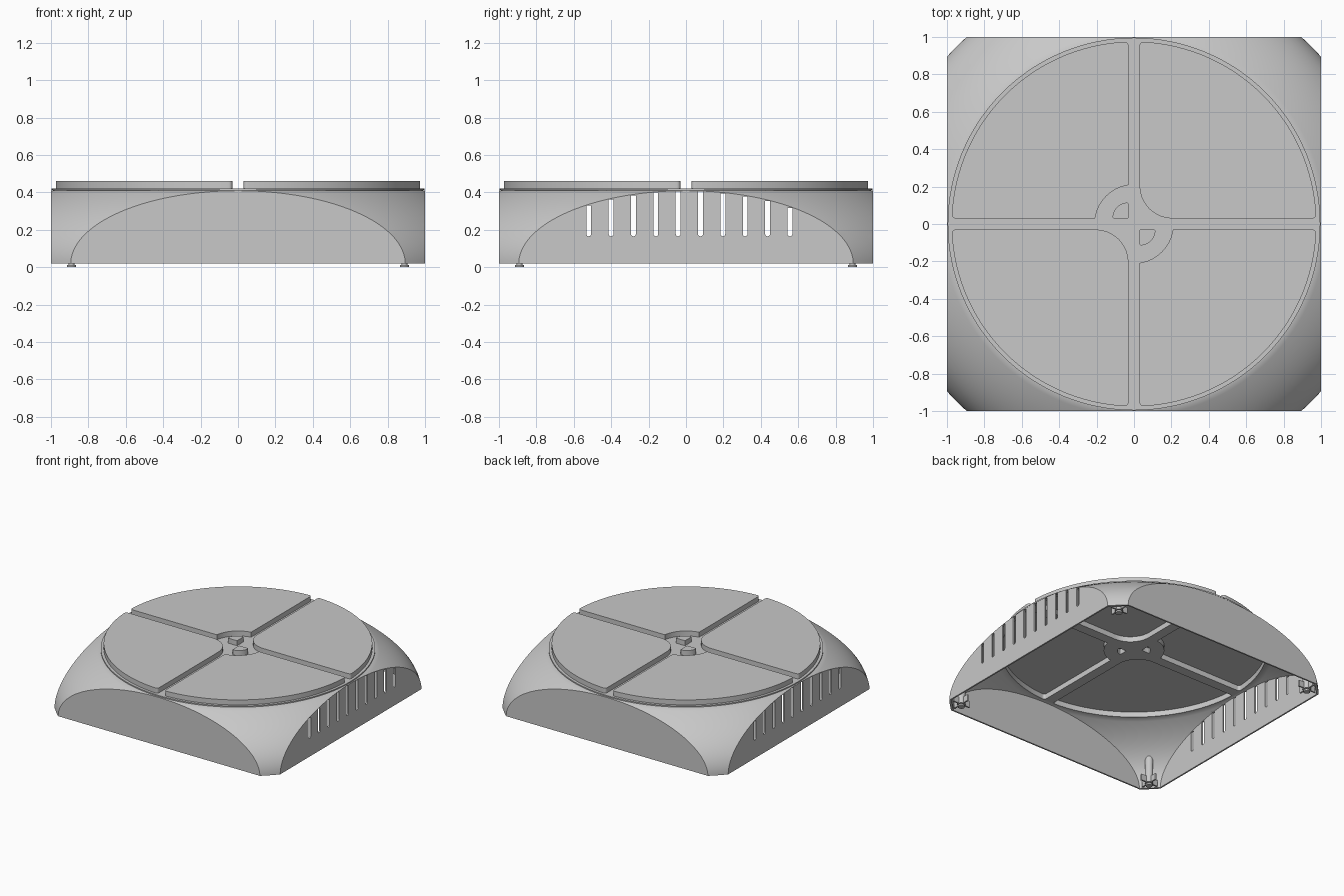
import bpy, bmesh, math
from mathutils import Matrix, Vector

if "Cube" in bpy.data.objects:
    bpy.data.objects.remove(bpy.data.objects["Cube"], do_unlink=True)

grey = bpy.data.materials.new("plain_grey")
grey.use_nodes = True
grey.diffuse_color = (0.58, 0.58, 0.58, 1)
grey.node_tree.nodes["Principled BSDF"].inputs["Base Color"].default_value = (0.58, 0.58, 0.58, 1)

BASE, RISE = 0.02, 0.39      # bottom of the shell and height of the dome
ROOF, PAD_TOP = 0.422, 0.462


def finish(bm, name):
    bmesh.ops.recalc_face_normals(bm, faces=bm.faces)
    mesh = bpy.data.meshes.new(name)
    bm.to_mesh(mesh)
    bm.free()
    obj = bpy.data.objects.new(name, mesh)
    obj.data.materials.append(grey)
    bpy.context.collection.objects.link(obj)
    return obj


def add_prism(bm, outline, low, high, along_x=False):
    """Extrude a 2D outline along z, or along x when the outline is (y, z)."""
    def place(p, h):
        return (h, p[0], p[1]) if along_x else (p[0], p[1], h)
    lower = [bm.verts.new(place(p, low)) for p in outline]
    upper = [bm.verts.new(place(p, high)) for p in outline]
    bm.faces.new(lower)
    bm.faces.new(upper)
    n = len(outline)
    for i in range(n):
        j = (i + 1) % n
        bm.faces.new((lower[i], lower[j], upper[j], upper[i]))


def prism(name, outline, low, high):
    bm = bmesh.new()
    add_prism(bm, outline, low, high)
    return finish(bm, name)


def box(name, size, centre):
    bm = bmesh.new()
    bmesh.ops.create_cube(bm, size=1, matrix=Matrix.Translation(centre) @ Matrix.Diagonal((*size, 1)))
    return finish(bm, name)


def lathe(name, profile, steps=128):
    bm = bmesh.new()
    rings = []
    for r, z in profile:
        rings.append([bm.verts.new((r * math.cos(math.tau * i / steps),
                                    r * math.sin(math.tau * i / steps), z)) for i in range(steps)])
    for a, b in zip(rings, rings[1:]):
        for i in range(steps):
            j = (i + 1) % steps
            bm.faces.new((a[i], a[j], b[j], b[i]))
    bm.faces.new(rings[0])
    bm.faces.new(rings[-1])
    return finish(bm, name)


def boolean(obj, cutter, operation="DIFFERENCE"):
    cutter.hide_render = True
    mod = obj.modifiers.new("cut", "BOOLEAN")
    mod.operation, mod.solver, mod.object = operation, "EXACT", cutter
    with bpy.context.temp_override(object=obj, active_object=obj):
        bpy.ops.object.modifier_apply(modifier=mod.name)
    bpy.data.objects.remove(cutter, do_unlink=True)


def arc(radius, start, end, steps, centre=(0, 0)):
    return [(centre[0] + radius * math.cos(start + (end - start) * i / steps),
             centre[1] + radius * math.sin(start + (end - start) * i / steps)) for i in range(steps + 1)]


def rounded(points, radii, steps=6):
    """Round the corners whose index appears in radii."""
    out = []
    n = len(points)
    for i, p in enumerate(points):
        if i not in radii:
            out.append(p)
            continue
        p = Vector(p)
        a = (Vector(points[i - 1]) - p).normalized() * radii[i]
        b = (Vector(points[(i + 1) % n]) - p).normalized() * radii[i]
        count = steps * 3 if radii[i] > 0.1 else steps
        for k in range(count + 1):
            t = math.pi / 2 * k / count
            out.append(tuple(p + a * (1 - math.sin(t)) + b * (1 - math.cos(t))))
    return out


def pad_outline(hollow, inset):
    """Quarter disc, with its inner corner either rounded or scooped out."""
    gap, outer = 0.03 + inset, 0.975 - inset
    tip = math.asin(gap / outer)
    points = arc(outer, tip, math.pi / 2 - tip, 48)
    radii = {0: 0.02, 48: 0.02}
    if hollow:
        scoop = 0.21 + inset
        end = math.asin(gap / scoop)
        points += arc(scoop, math.pi / 2 - end, end, 16)
    else:
        points.append((gap, gap))
        radii[49] = 0.175
    return rounded(points, radii)


def wedge_outline(inset):
    corner = 0.03 + inset
    points = [(corner, corner)] + arc(0.085 - 2 * inset, 0, math.pi / 2, 12, (corner, corner))
    return rounded(points, {0: 0.006, 1: 0.008, 13: 0.008}, 3)


def dome_z(r):
    return BASE + RISE * math.sqrt(max(0, (1.8 - r * r) / 0.8))


# Domed shell trimmed to a square, hollow and open underneath
steps = 28
curve = []
for i in range(steps + 1):
    t = i / steps
    curve.append((math.sqrt(1.8 - 0.8 * t * t) - 0.002 * t, BASE + RISE * t))
shell = lathe("shell", curve + [(0.988, 0.41), (0.988, 0.413), (0.996, 0.413), (0.996, ROOF)])
boolean(shell, box("square_trim", (2, 2, 2), (0, 0, 0)), "INTERSECT")
inner = [(curve[0][0] - 0.018, -0.1)] + [(r - 0.018, z) for r, z in curve]
cavity = lathe("cavity", inner)
boolean(cavity, box("cavity_trim", (1.976, 1.976, 2), (0, 0, 0)), "INTERSECT")
boolean(shell, cavity)

# Rows of vent slots in the two side walls
bm = bmesh.new()
for side in (-1, 1):
    for i in range(10):
        y = -0.52 + 0.1195 * i
        top = dome_z(math.sqrt(1 + (abs(y) + 0.013) ** 2)) - 0.004
        slot = arc(0.013, math.pi, math.tau, 8, (y, 0.178)) + [(y + 0.013, top), (y - 0.013, top)]
        add_prism(bm, slot, side * 0.982, side * 1.05, along_x=True)
boolean(shell, finish(bm, "slot_cutter"))

# Hollow raised pads and the two small wedges, one quadrant at a time
parts = [shell]
for label, sx, sy in (("back_left", 1, 1), ("back_right", -1, 1),
                      ("front_right", -1, -1), ("front_left", 1, -1)):
    scooped = sx != sy
    shapes = [("pad", lambda inset: pad_outline(scooped, inset))]
    if scooped:
        shapes.append(("wedge", wedge_outline))
    for kind, outline in shapes:
        outside = [(x * sx, y * sy) for x, y in outline(0)]
        inside = [(x * sx, y * sy) for x, y in outline(0.01)]
        part = prism(label + "_" + kind, outside, 0.416, PAD_TOP)
        for target in (part, shell):
            boolean(target, prism("hollow", inside, 0.3, PAD_TOP - 0.01))
        parts.append(part)

# Corner posts following the dome, with crossed ribs and feet
for sx in (-1, 1):
    for sy in (-1, 1):
        x, y = 0.89 * sx, 0.89 * sy
        post = prism("corner_post", arc(0.03, 0, math.tau * 23 / 24, 23, (x, y)), BASE, 0.1)
        for v in post.data.vertices:
            if v.co.z > 0.05:
                v.co.z = dome_z(math.hypot(v.co.x, v.co.y)) - 0.006
        foot = prism("foot", arc(0.025, 0, math.tau * 23 / 24, 23, (x, y)), 0, 0.013)
        neck = prism("foot_neck", arc(0.015, 0, math.tau * 15 / 16, 15, (x, y)), 0.01, 0.03)
        rib_x = box("rib_across", (0.15, 0.012, 0.05), (x, y, 0.047))
        rib_y = box("rib_along", (0.012, 0.15, 0.05), (x, y, 0.047))
        parts += [post, foot, neck, rib_x, rib_y]

# Smooth curved faces and keep the edges crisp
bpy.ops.object.select_all(action="DESELECT")
for part in parts:
    part.select_set(True)
bpy.context.view_layer.objects.active = shell
bpy.ops.object.shade_smooth_by_angle(angle=math.radians(30))
